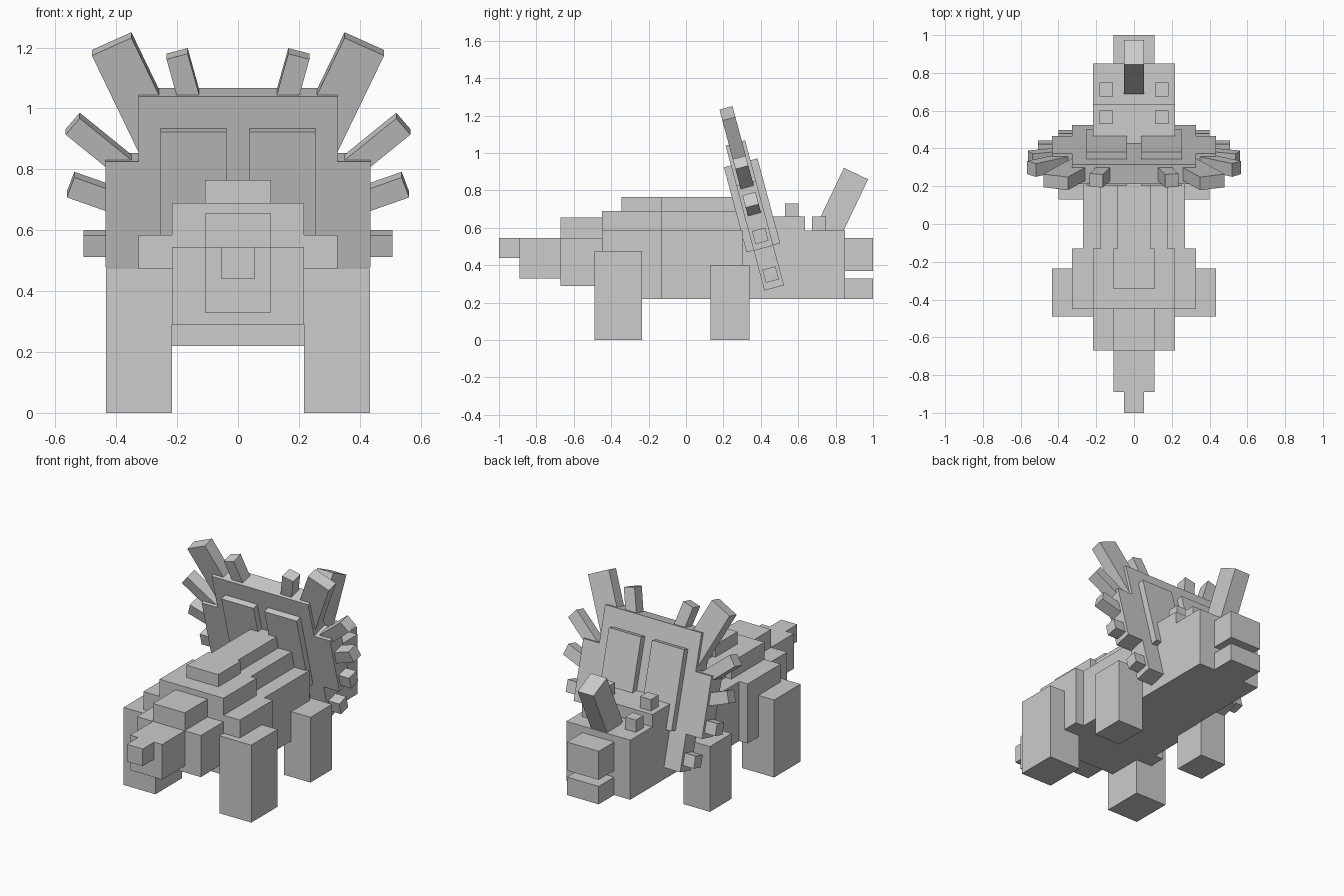
import bpy, bmesh
from math import radians, cos
from mathutils import Matrix, Vector

cube = bpy.data.objects.get("Cube")
if cube:
    bpy.data.objects.remove(cube, do_unlink=True)

grey = bpy.data.materials.new("plain_grey")
grey.use_nodes = True
color = (0.604, 0.604, 0.604, 1)
grey.diffuse_color = color
grey.node_tree.nodes["Principled BSDF"].inputs["Base Color"].default_value = color


def block(name, lo, hi, frame=Matrix()):
    """Box between two corners, placed in a frame."""
    lo, hi = Vector(lo), Vector(hi)
    bm = bmesh.new()
    bmesh.ops.create_cube(bm, size=1)
    bmesh.ops.transform(bm, verts=bm.verts, matrix=Matrix.Translation((lo + hi) / 2)
                        @ Matrix.Diagonal((*(hi - lo), 1)))
    mesh = bpy.data.meshes.new(name)
    bm.to_mesh(mesh)
    bm.free()
    mesh.materials.append(grey)
    obj = bpy.data.objects.new(name, mesh)
    obj.matrix_world = frame
    bpy.context.collection.objects.link(obj)


def centred(name, half_x, y, z, frame=Matrix()):
    block(name, (-half_x, y[0], z[0]), (half_x, y[1], z[1]), frame)


def paired(name, x, y, z, frame=Matrix()):
    block("left_" + name, (x[0], y[0], z[0]), (x[1], y[1], z[1]), frame)
    block("right_" + name, (-x[1], y[0], z[0]), (-x[0], y[1], z[1]), frame)


# Tail
centred("tail_tip", 0.054, (-1, -0.89), (0.44, 0.545))
centred("tail_middle", 0.108, (-0.89, -0.67), (0.33, 0.545))
centred("tail_base", 0.217, (-0.67, -0.45), (0.29, 0.545))
centred("tail_ridge", 0.108, (-0.67, -0.45), (0.545, 0.655))

# Hips and torso, each stepped up to the spine
centred("hips", 0.327, (-0.45, -0.13), (0.22, 0.585))
centred("hip_top", 0.217, (-0.45, -0.13), (0.585, 0.69))
centred("hip_spine", 0.108, (-0.345, -0.13), (0.69, 0.765))
centred("torso", 0.27, (-0.13, 0.305), (0.22, 0.585))
centred("torso_top", 0.178, (-0.13, 0.305), (0.585, 0.69))
centred("torso_spine", 0.088, (-0.13, 0.305), (0.69, 0.765))

# Legs
paired("hind_leg", (0.217, 0.433), (-0.49, -0.235), (0, 0.475))
paired("front_leg", (0.22, 0.4), (0.13, 0.34), (0, 0.4))

# Head
centred("head", 0.217, (0.305, 0.85), (0.22, 0.585))
centred("brow", 0.217, (0.305, 0.635), (0.585, 0.66))
centred("beak", 0.108, (0.85, 1), (0.37, 0.545))
centred("jaw", 0.108, (0.85, 1), (0.22, 0.33))
paired("brow_bump", (0.11, 0.183), (0.53, 0.602), (0.66, 0.73))
paired("snout_bump", (0.11, 0.183), (0.675, 0.748), (0.585, 0.66))
nose = Matrix.Translation((0, 0.909, 0.89)) @ Matrix.Rotation(radians(-25.5), 4, 'X')
centred("nose_horn", 0.054, (-0.0715, 0.0715), (-0.36, 0), nose)

# Frill, leaning back over the shoulders
TILT = radians(15)
BASE_Z = 0.279
frill = Matrix.Translation((0, 0.4715, BASE_Z)) @ Matrix.Rotation(TILT, 4, 'X')
centred("frill_plate", 0.327, (-0.054, 0.054), (0, 0.802), frill)
paired("frill_wing", (0.327, 0.435), (-0.054, 0.054), (0.22, 0.58), frill)
paired("frill_panel", (0.037, 0.255), (-0.093, 0.093), (0.222, 0.692), frill)

# Spikes round the frill: name, tip x, tip height, lean, width, length
spikes = [
    ("top_spike", 0.2, 1.18, 15, 0.072, 0.2),
    ("great_spike", 0.415, 1.212, 25, 0.143, 0.42),
    ("upper_side_spike", 0.543, 0.95, 50, 0.072, 0.26),
    ("middle_side_spike", 0.55, 0.75, 70, 0.072, 0.16),
    ("lower_side_spike", 0.507, 0.557, 90, 0.072, 0.12),
    ("cheek_spike", 0.4, 0.35, 90, 0.072, 0.12),
]
for name, x, z, lean, width, length in spikes:
    for side, sign in (("left_", 1), ("right_", -1)):
        tip = Matrix.Translation((sign * x, 0, (z - BASE_Z) / cos(TILT)))
        turn = Matrix.Rotation(radians(sign * lean), 4, 'Y')
        centred(side + name, width / 2, (-0.036, 0.036), (-length, 0), frill @ tip @ turn)
